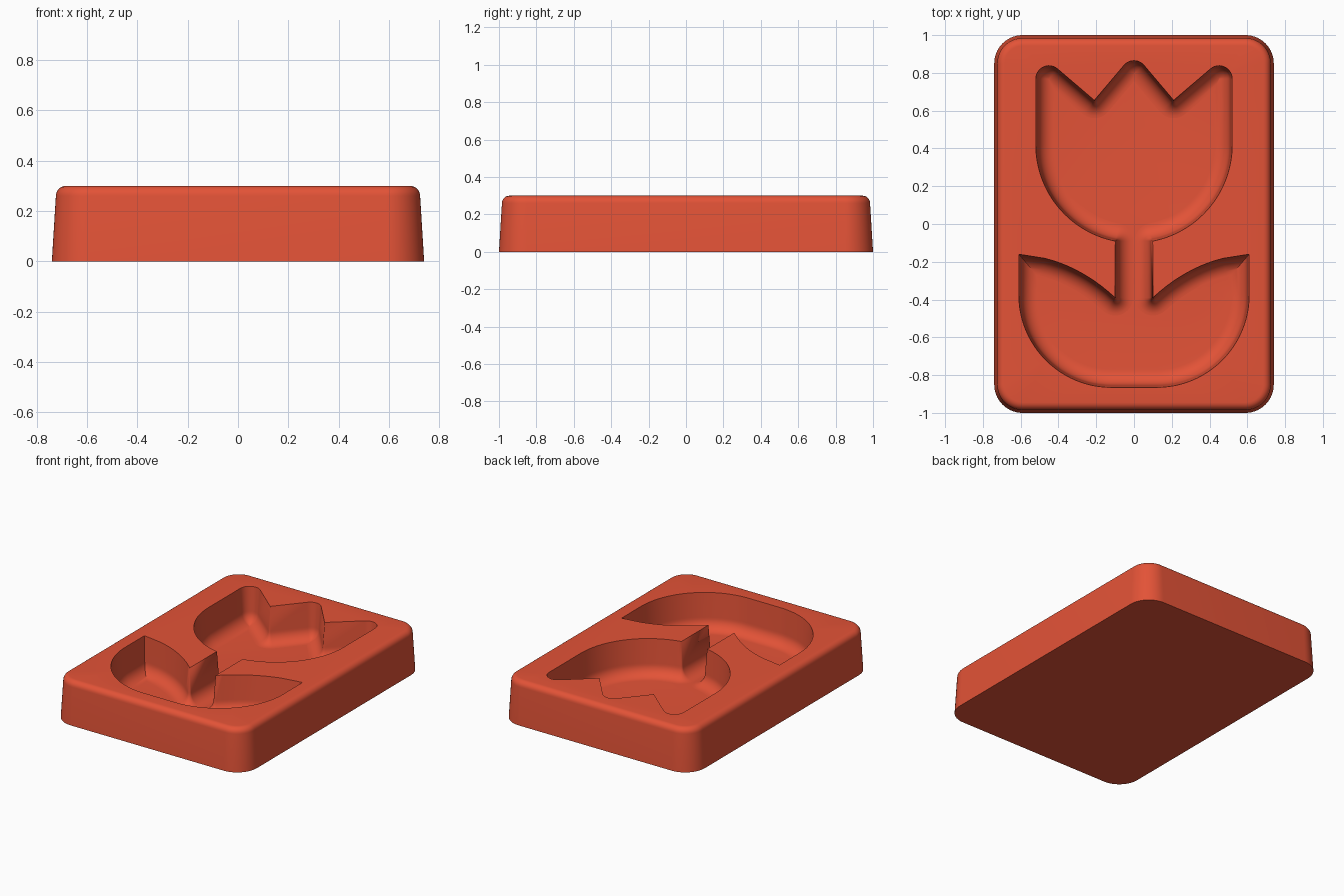
import bpy, bmesh
from math import sin, cos, pi, radians
from mathutils import Vector

cube = bpy.data.objects.get("Cube")
if cube:
    bpy.data.objects.remove(cube)

HEIGHT, FLOOR, TIP_RADIUS = 0.30, 0.05, 0.07


def arc(cx, cy, r, start, end, n):
    """Points on a circle, angles in degrees."""
    steps = [radians(start + (end - start) * i / n) for i in range(n + 1)]
    return [Vector((cx + r * cos(a), cy + r * sin(a))) for a in steps]


def bezier(a, b, c, params):
    a, b, c = Vector(a), Vector(b), Vector(c)
    return [a * (1 - t) ** 2 + b * 2 * t * (1 - t) + c * t * t for t in params]


def inset_guides(loop, tips=()):
    """Give each point of a counter-clockwise loop its inward directions.
    Corners that jut inward sweep round; corners listed in tips are rounded."""
    guides = []
    for i, p in enumerate(loop):
        d1 = (p - loop[i - 1]).normalized()
        d2 = (loop[(i + 1) % len(loop)] - p).normalized()
        n1, n2 = Vector((-d1.y, d1.x)), Vector((-d2.y, d2.x))
        fan = [n1.slerp(n2, k / 12) for k in range(13)]
        mitre = (n1 + n2) / (1 + n1.dot(n2))
        if p in tips:
            guides += [(p, mitre, n, TIP_RADIUS) for n in fan]
        elif d1.x * d2.y - d1.y * d2.x < -0.3:
            guides += [(p, n, n, 0) for n in fan]
        else:
            guides.append((p, mitre, mitre, 0))
    return guides


def inset_point(guide, d):
    p, mitre, n, r = guide
    return p + mitre * max(r, d) - n * max(r - d, 0)


def skin(bm, guides, profile):
    """Sweep an (inset, height) profile round a loop; return the rings."""
    rings = [[bm.verts.new((*inset_point(g, d), z)) for g in guides]
             for d, z in profile]
    for low, high in zip(rings, rings[1:]):
        for i in range(len(low)):
            j = (i + 1) % len(low)
            bm.faces.new((low[i], low[j], high[j], high[i]))
    return rings


# Outer block outline: rounded rectangle
block = []
for sx, sy, start in ((1, -1, -90), (1, 1, 0), (-1, 1, 90), (-1, -1, 180)):
    block += arc(sx * 0.59, sy * 0.85, 0.15, start, start + 90, 14)

# Tulip outline, right half from the bottom up: leaf, stem, bloom
notch, centre_tip = Vector((0.21, 0.655)), Vector((0, 0.903))
side_tip = Vector((0.52, 0.92))
half = arc(0.12, -0.375, 0.49, -90, 0, 24)
half += bezier((0.61, -0.16), (0.326, -0.18), (0.1, -0.39),
               [0, 0.25] + [0.25 + 0.75 * k / 10 for k in range(1, 11)])
half += arc(0, 0.42, 0.52, -79, 0, 28)
half += [side_tip, notch, centre_tip]
tulip = half + [Vector((-p.x, p.y)) for p in reversed(half[:-1])]
tips = [side_tip, centre_tip, Vector((-side_tip.x, side_tip.y))]

# Drafted wall with a rounded top edge
r = 0.04
outer_profile = [(0, 0)] + [
    (0.016 + r - r * cos(a), HEIGHT - r + r * sin(a))
    for a in (pi / 2 * k / 6 for k in range(7))]

# Pocket wall with a wide fillet at the floor
f = 0.083
pocket_profile = [(0, HEIGHT)] + [
    (0.012 + f - f * cos(a), FLOOR + f - f * sin(a))
    for a in (pi / 2 * k / 10 for k in range(11))]

bm = bmesh.new()
outer = skin(bm, inset_guides(block), outer_profile)
pocket = skin(bm, inset_guides(tulip, tips), pocket_profile)
bm.faces.new(list(reversed(outer[0])))
floor = bm.faces.new(pocket[-1])
bmesh.ops.triangulate(bm, faces=[floor])
bmesh.ops.remove_doubles(bm, verts=bm.verts[:], dist=0.0002)

# Flat rim between the block edge and the pocket
rim = [e for e in bm.edges if e.is_boundary]
bmesh.ops.triangle_fill(bm, edges=rim, use_beauty=True, normal=(0, 0, 1))
bmesh.ops.recalc_face_normals(bm, faces=bm.faces[:])

mesh = bpy.data.meshes.new("tulip_mould")
bm.to_mesh(mesh)
bm.free()
mould = bpy.data.objects.new("tulip_mould", mesh)
bpy.context.collection.objects.link(mould)

# Single terracotta red
colour = (0.77, 0.086, 0.038, 1)
red = bpy.data.materials.new("terracotta_red")
red.use_nodes = True
red.diffuse_color = colour
red.node_tree.nodes["Principled BSDF"].inputs["Base Color"].default_value = colour
mesh.materials.append(red)

bpy.ops.object.select_all(action='DESELECT')
mould.select_set(True)
bpy.context.view_layer.objects.active = mould
bpy.ops.object.shade_smooth_by_angle(angle=radians(30))
